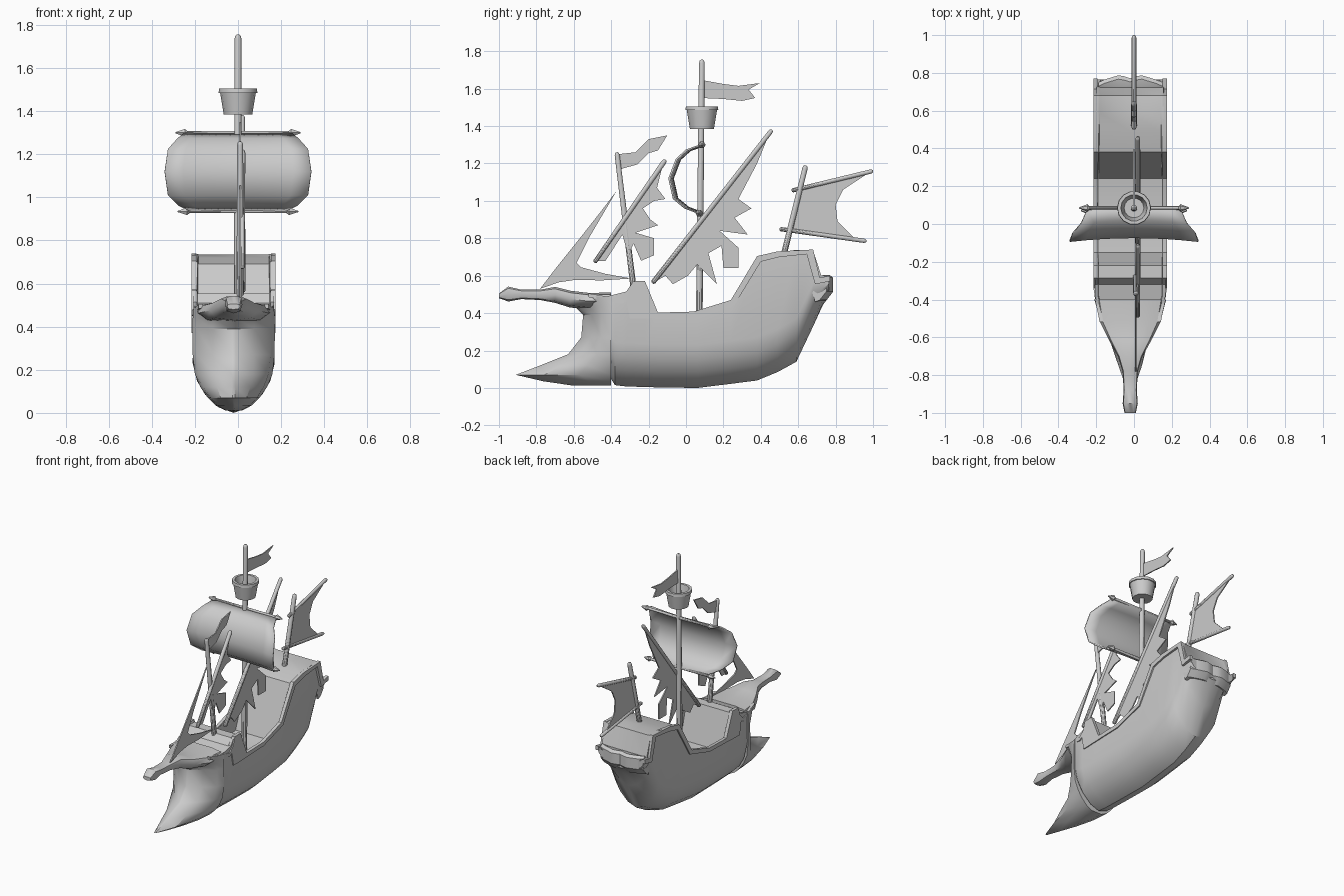
import bpy, bmesh, math
from mathutils import Vector

CX = -0.02  # hull centre line


def finish(name, bm, angle=35):
    bmesh.ops.recalc_face_normals(bm, faces=bm.faces)
    me = bpy.data.meshes.new(name)
    bm.to_mesh(me)
    bm.free()
    ob = bpy.data.objects.new(name, me)
    bpy.context.collection.objects.link(ob)
    bpy.ops.object.select_all(action='DESELECT')
    ob.select_set(True)
    bpy.context.view_layer.objects.active = ob
    bpy.ops.object.shade_smooth_by_angle(angle=math.radians(angle))
    return ob


def loft(name, rings, angle=35):
    """Skin closed rings of equal length and cap both ends."""
    bm = bmesh.new()
    vs = [[bm.verts.new(p) for p in r] for r in rings]
    n = len(rings[0])
    for a, b in zip(vs, vs[1:]):
        for i in range(n):
            j = (i + 1) % n
            bm.faces.new((a[i], a[j], b[j], b[i]))
    caps = [bm.faces.new(vs[0]), bm.faces.new(vs[-1])]
    bm.normal_update()
    bmesh.ops.triangulate(bm, faces=caps)
    return finish(name, bm, angle)


def prism(name, pts, x0, x1):
    """Flat side-view outline (y, z) with thickness in x."""
    bm = bmesh.new()
    a = [bm.verts.new((x0, y, z)) for y, z in pts]
    b = [bm.verts.new((x1, y, z)) for y, z in pts]
    caps = [bm.faces.new(a), bm.faces.new(b)]
    for i in range(len(pts)):
        j = (i + 1) % len(pts)
        bm.faces.new((a[i], a[j], b[j], b[i]))
    bm.normal_update()
    bmesh.ops.triangulate(bm, faces=caps)
    return finish(name, bm)


def pole(name, p, q, r0, r1=None, sides=10):
    """Round spar with blunt rounded ends."""
    r1 = r1 or r0
    p, q = Vector(p), Vector(q)
    rot = (q - p).to_track_quat('Z', 'Y')
    L = (q - p).length
    prof = [(0, r0 * .5), (r0 * .6, r0), (L - r1 * 1.2, r1), (L - r1 * .4, r1 * .8), (L, r1 * .35)]
    rings = []
    for h, r in prof:
        rings.append([p + rot @ Vector((r * math.cos(k), r * math.sin(k), h))
                      for k in (2 * math.pi * i / sides for i in range(sides))])
    return loft(name, rings)


def mirror_ring(half, make):
    """half: (x, v) from centre to centre; adds the mirrored side."""
    ring = half + [(-x, v) for x, v in reversed(half) if x > 1e-6]
    return [make(x, v) for x, v in ring]


# Hull: y, keel z, rail z, deck z, half width
stations = [(-.42, .08, .49, .485, .178), (-.38, .015, .50, .495, .19), (-.32, .008, .515, .51, .19),
            (-.285, .007, .565, .555, .19), (-.22, .005, .57, .555, .19), (-.15, .003, .40, .30, .19),
            (.06, 0, .405, .29, .19), (.24, .022, .465, .32, .19), (.38, .04, .70, .69, .187),
            (.49, .085, .725, .72, .185), (.59, .14, .738, .735, .183), (.68, .33, .735, .733, .18),
            (.73, .44, .58, .57, .18), (.765, .49, .59, .58, .175)]
rings = []
for y, k, t, d, w in stations:
    f = min(1, (t - k) / .35)
    half = [(0, k)] + [(w * a, k + b * f) for a, b in
                       ((.36, .025), (.7, .085), (.9, .15), (1, .23))]
    half += [(w * .985, t), (w * .9, t), (w * .88, d), (0, d)]
    rings.append(mirror_ring(half, lambda x, z: (CX + x, y, z)))
loft("hull", rings)

# Bow and ram: horizontal slices (z, tip y, half width)
rings = []
for z, tip, w in ((.012, -.60, .04), (.035, -.76, .085), (.07, -.91, .12), (.12, -.78, .155),
                  (.18, -.63, .18), (.27, -.56, .19), (.39, -.55, .191), (.44, -.60, .19), (.49, -.66, .187)):
    back = -.40
    half = [(0, back)] + [(w * a, back + (tip - back) * s) for a, s in
                          ((1, 0), (.9, .33), (.5, .7), (.05, 1))]
    rings.append(mirror_ring(half, lambda x, y: (CX + x, y, z)))
loft("bow_ram", rings)

# Carved beakhead: y, bottom, top, half width
rings = []
for y, b, t, w in ((-1, .48, .505, .03), (-.95, .462, .542, .04), (-.88, .475, .525, .035),
                   (-.78, .47, .525, .04), (-.70, .455, .54, .065), (-.62, .43, .52, .11),
                   (-.52, .42, .508, .16), (-.40, .42, .51, .182)):
    half = [(0, b), (w * .75, b + .12 * (t - b)), (w, b + .5 * (t - b)), (w * .9, t - .12 * (t - b)),
            (w * .5, t), (0, t)]
    rings.append(mirror_ring(half, lambda x, z: (CX + x, y, z)))
loft("beakhead", rings, 50)

# Side rails following the stepped gunwale, drawn in towards the bow
upper = [(-.52, .505), (-.34, .475), (-.305, .51), (-.285, .57), (-.22, .572), (-.15, .403), (.04, .408),
         (.24, .47), (.38, .705), (.49, .73), (.68, .74), (.715, .59), (.77, .60)]
lower = [(-.52, .485), (-.34, .45), (-.318, .465), (-.30, .37), (-.25, .37), (-.14, .375), (.04, .38),
         (.26, .445), (.40, .675), (.50, .70), (.645, .715), (.69, .555), (.77, .57)]
for side, s in (("left", -1), ("right", 1)):
    rail = prism("rail_" + side, upper + lower[::-1], *sorted((CX + s * .172, CX + s * .195)))
    for v in rail.data.vertices:
        if v.co.y < -.4:
            v.co.x = CX + (v.co.x - CX) * (1 + 1.4 * (v.co.y + .4))

# Scalloped stern gallery
rings = []
for x, back in ((-.18, .75), (-.15, .765), (-.08, .787), (-.05, .782), (-.02, .772), (.01, .782),
                (.04, .787), (.11, .765), (.145, .75)):
    dy = back - .785
    rings.append([(x * 1.04, y, z) for y, z in
                  ((.66, .56), (.72, .595), (.765 + dy, .605), (.785 + dy, .59), (.785 + dy, .515),
                   (.75 + dy, .47), (.69, .46))])
loft("stern_gallery", rings)

# Masts, yards and spars
for name, p, q, r0, r1 in (
        ("main_mast", (0, .07, .28), (0, .085, 1.755), .019, .016),
        ("fore_mast", (.01, -.28, .53), (.01, -.37, 1.26), .017, .014),
        ("mizzen_mast", (0, .52, .70), (0, .64, 1.19), .017, .015),
        ("fore_yard", (.02, -.49, .67), (.02, -.11, 1.22), .012, .014),
        ("main_lateen_yard", (.02, -.18, .56), (.02, .46, 1.38), .014, .013),
        ("mizzen_upper_spar", (0, .565, 1.055), (0, 1.0, 1.16), .012, .012),
        ("mizzen_lower_spar", (0, .50, .85), (0, .965, .785), .012, .012),
        ("upper_yard", (-.26, .085, 1.30), (.26, .085, 1.30), .009, .009),
        ("lower_yard", (-.25, .07, .935), (.25, .07, .935), .009, .009)):
    pole(name, p, q, r0, r1)
for z, y, x in ((1.30, .085, .235), (.935, .07, .225)):
    for s in (-1, 1):
        pole("yard_tip", (s * x, y, z), (s * (x + .055), y, z), .02, .006, 6)

# Billowing square sail: z, y, half width
rows = ((1.30, .07, .25), (1.275, 0, .28), (1.225, -.055, .325), (1.12, -.095, .34),
        (1.01, -.07, .325), (.96, -.01, .275), (.935, .055, .22))
bm = bmesh.new()
grid = [[bm.verts.new((w * (i / 4 - 1), y + .02 * (1 - (i / 4 - 1) ** 2), z)) for i in range(9)]
        for z, y, w in rows]
for a, b in zip(grid, grid[1:]):
    for i in range(8):
        bm.faces.new((a[i], a[i + 1], b[i + 1], b[i]))
sail = finish("square_sail", bm, 50)
sail.modifiers.new("thickness", 'SOLIDIFY').thickness = .01

# Tattered fore-and-aft sails and flags, as side outlines
flat = {
    "jib": (.01, [(-.37, 1.055), (-.45, .95), (-.56, .81), (-.70, .635), (-.78, .53), (-.68, .565),
                  (-.59, .578), (-.45, .575), (-.29, .585), (-.43, .61), (-.56, .645), (-.585, .67),
                  (-.52, .80)]),
    "fore_sail": (.02, [(-.49, .68), (-.12, 1.21), (-.155, 1.07), (-.11, 1.01), (-.17, 1.0), (-.23, .96),
                        (-.19, .90), (-.15, .87), (-.27, .83), (-.17, .80), (-.17, .71), (-.24, .68),
                        (-.28, .77), (-.31, .71), (-.34, .82), (-.43, .68)]),
    "lateen_sail": (.02, [(-.17, .565), (.45, 1.37), (.38, 1.2), (.28, 1.01), (.35, .96), (.26, .91),
                          (.33, .82), (.18, .84), (.28, .75), (.28, .64), (.20, .64), (.19, .76),
                          (.12, .72), (.165, .555), (.06, .66), (.01, .60), (-.07, .555), (-.11, .60)]),
    "mizzen_sail": (0, [(.61, 1.06), (.97, 1.145), (.84, 1.06), (.80, .98), (.81, .89), (.90, .80),
                        (.56, .845)]),
    "fore_flag": (.01, [(-.36, 1.25), (-.27, 1.26), (-.20, 1.33), (-.10, 1.35), (-.15, 1.27), (-.20, 1.255),
                        (-.26, 1.195), (-.35, 1.17)]),
    "main_flag": (0, [(.09, 1.645), (.2, 1.625), (.28, 1.615), (.395, 1.63), (.335, 1.595), (.37, 1.55),
                      (.3, 1.535), (.2, 1.545), (.09, 1.55)]),
}
for name, (x, pts) in flat.items():
    prism(name, pts, x - .004, x + .004)

# Crow's nest: hollow tapered bucket with a lip
prof = [(.066, 1.385), (.083, 1.485), (.09, 1.485), (.088, 1.505), (.07, 1.505), (.052, 1.41)]
loft("crows_nest", [[(r * math.cos(a), .085 + r * math.sin(a), z)
                     for a in (2 * math.pi * i / 14 for i in range(14))] for r, z in prof])
